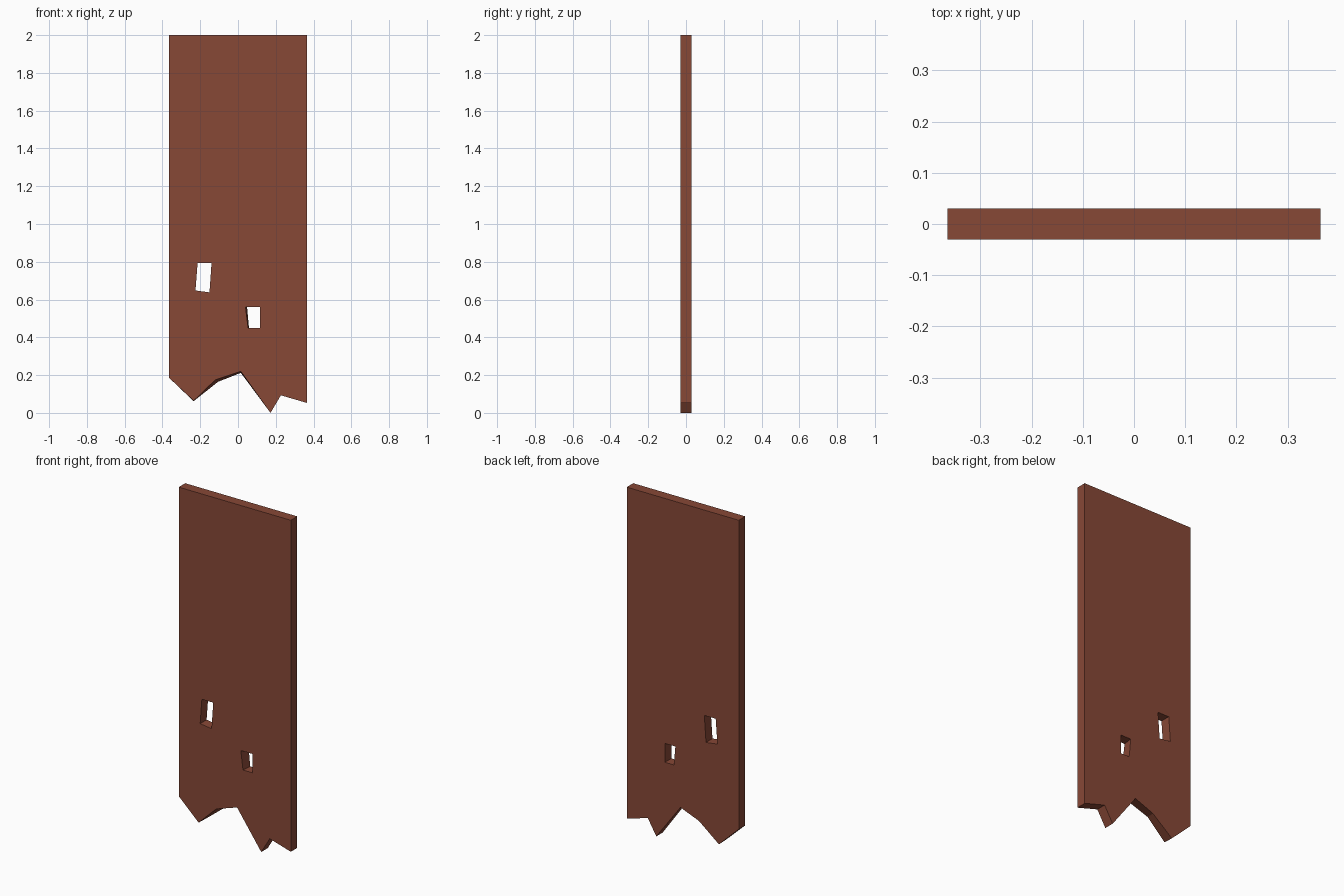
import bpy, bmesh

if "Cube" in bpy.data.objects:
    bpy.data.objects.remove(bpy.data.objects["Cube"])

HALF = 0.03  # half thickness of the plank


def loft(name, front, back, y):
    """Solid between a front (-y) and a back (+y) outline of (x, z) points."""
    bm = bmesh.new()
    a = [bm.verts.new((x, -y, z)) for x, z in front]
    b = [bm.verts.new((x, y, z)) for x, z in back]
    bm.faces.new(a)
    bm.faces.new(b[::-1])
    n = len(a)
    for i in range(n):
        j = (i + 1) % n
        bm.faces.new((a[j], a[i], b[i], b[j]))
    bmesh.ops.recalc_face_normals(bm, faces=bm.faces)
    mesh = bpy.data.meshes.new(name)
    bm.to_mesh(mesh)
    bm.free()
    obj = bpy.data.objects.new(name, mesh)
    bpy.context.collection.objects.link(obj)
    return obj


wood = bpy.data.materials.new("red brown wood")
wood.diffuse_color = (0.245, 0.065, 0.037, 1)
wood.use_nodes = True
wood.node_tree.nodes["Principled BSDF"].inputs["Base Color"].default_value = wood.diffuse_color

# Plank with a splintered lower end
top = [(0.364, 2.0), (-0.364, 2.0)]
front = [(-0.364, 0.185), (-0.235, 0.064), (-0.12, 0.175), (0.015, 0.22),
         (0.172, 0.0), (0.227, 0.093), (0.364, 0.053)]
back = [(-0.364, 0.185), (-0.235, 0.062), (-0.105, 0.165), (0.015, 0.212),
        (0.172, 0.0), (0.227, 0.093), (0.364, 0.053)]
plank = loft("broken_plank", front + top, back + top, HALF)
plank.data.materials.append(wood)

# Two skewed holes cut right through
upper = [(-0.214, 0.794), (-0.14, 0.794), (-0.151, 0.638), (-0.225, 0.648)]
lower_front = [(0.038, 0.561), (0.116, 0.561), (0.116, 0.45), (0.052, 0.45)]
lower_back = [(0.05, 0.561), (0.116, 0.561), (0.116, 0.45), (0.06, 0.45)]
for name, f, b in (("upper_hole", upper, upper),
                   ("lower_hole", lower_front, lower_back)):
    cutter = loft(name, f, b, HALF * 1.5)
    cutter.hide_render = True
    cutter.data.materials.append(wood)
    mod = plank.modifiers.new(name, 'BOOLEAN')
    mod.operation = 'DIFFERENCE'
    mod.solver = 'EXACT'
    mod.object = cutter
    bpy.context.view_layer.objects.active = plank
    bpy.ops.object.modifier_apply(modifier=name)
    bpy.data.objects.remove(cutter)
